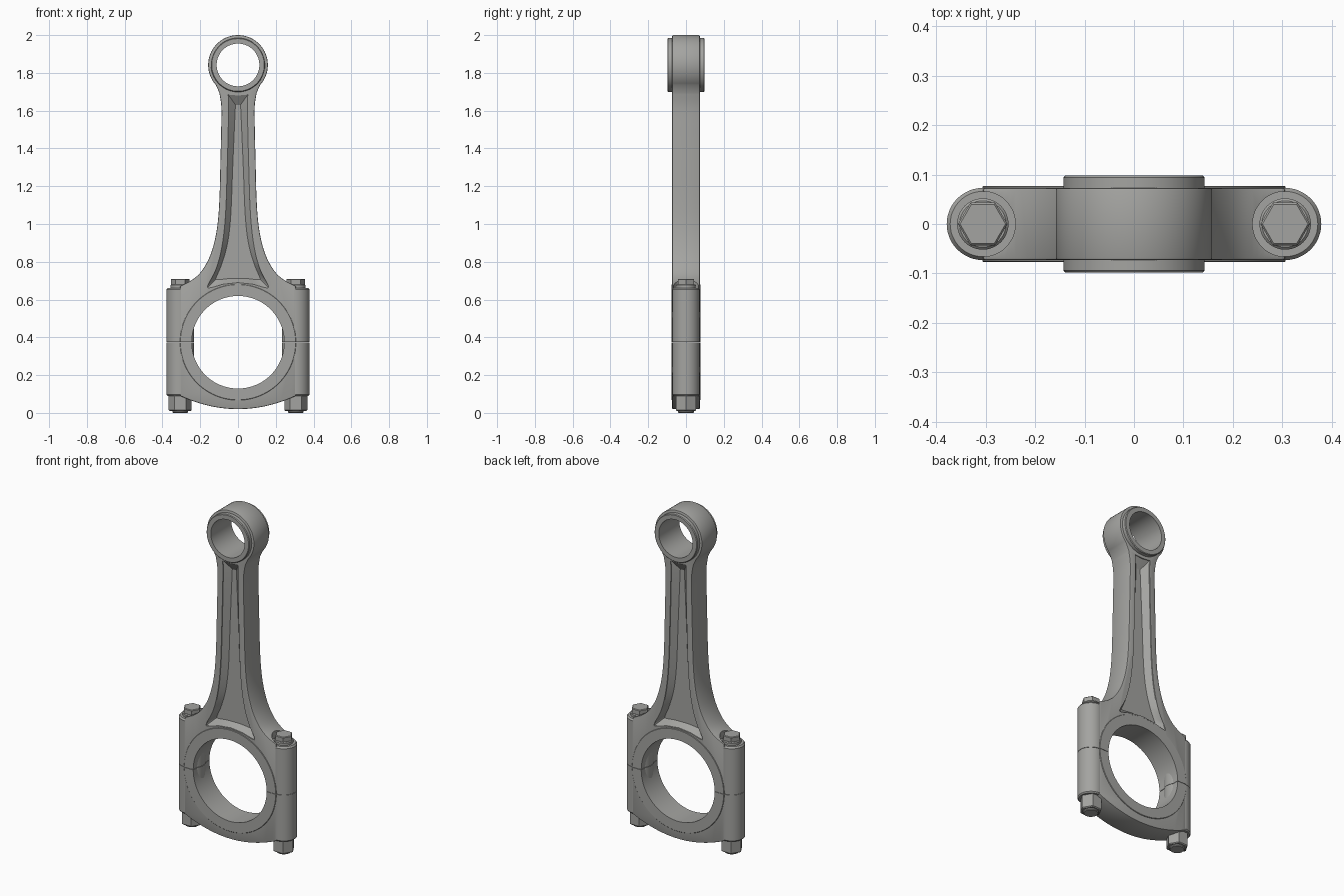
import bpy, bmesh, math

if "Cube" in bpy.data.objects:
    bpy.data.objects.remove(bpy.data.objects["Cube"])

steel = bpy.data.materials.new("steel grey")
steel.diffuse_color = (0.37, 0.37, 0.355, 1)
steel.use_nodes = True
steel.node_tree.nodes["Principled BSDF"].inputs["Base Color"].default_value = steel.diffuse_color

BIG_Z, SMALL_Z, BOLT_X, HALF = 0.374, 1.842, 0.306, 0.073


def loft(name, loops, ring=False):
    """Skin equal-length point loops; cap the ends, or close into a ring."""
    bm = bmesh.new()
    rows = [[bm.verts.new(p) for p in loop] for loop in loops]
    n = len(rows[0])
    pairs = list(zip(rows, rows[1:])) + ([(rows[-1], rows[0])] if ring else [])
    for a, b in pairs:
        for i in range(n):
            j = (i + 1) % n
            bm.faces.new((a[i], a[j], b[j], b[i]))
    if not ring:
        bm.faces.new(rows[0])
        bm.faces.new(rows[-1])
    bmesh.ops.recalc_face_normals(bm, faces=bm.faces)
    me = bpy.data.meshes.new(name)
    bm.to_mesh(me)
    bm.free()
    ob = bpy.data.objects.new(name, me)
    bpy.context.collection.objects.link(ob)
    me.materials.append(steel)
    return ob


def circle_y(r, y, z, n=96):
    return [(r * math.cos(2 * math.pi * i / n), y, z + r * math.sin(2 * math.pi * i / n)) for i in range(n)]


def circle_z(r, x, z, n=48):
    return [(x + r * math.cos(2 * math.pi * i / n), r * math.sin(2 * math.pi * i / n), z) for i in range(n)]


def post(name, x, steps, n=48):
    """Upright turned part from (radius, z) steps."""
    return loft(name, [circle_z(r, x, z, n) for r, z in steps])


def tube(name, r_in, r_out, h, z, c=0.004):
    return loft(name, [circle_y(r, y, z) for r, y in (
        (r_in, -h), (r_out - c, -h), (r_out, -h + c), (r_out, h - c), (r_out - c, h), (r_in, h))], ring=True)


def symmetric(half, y):
    """Mirror a right-hand outline that starts and ends on x = 0."""
    return [(x, y, z) for x, z in half] + [(-x, y, z) for x, z in half[-2:0:-1]]


def smooth_curve(pts, steps=5):
    """Catmull-Rom through the points."""
    p = [pts[0]] + pts + [pts[-1]]
    out = []
    for a, b, c, d in zip(p, p[1:], p[2:], p[3:]):
        for s in range(steps):
            t = s / steps
            out.append(tuple(0.5 * (2 * b[k] + (c[k] - a[k]) * t + (2 * a[k] - 5 * b[k] + 4 * c[k] - d[k]) * t * t
                                    + (3 * b[k] - a[k] - 3 * c[k] + d[k]) * t ** 3) for k in (0, 1)))
    return out + [pts[-1]]


def finish(ob, cutters=(), bevel=0.0):
    if bevel:
        m = ob.modifiers.new("edge", 'BEVEL')
        m.width, m.segments, m.limit_method, m.angle_limit = bevel, 2, 'ANGLE', math.radians(60)
    for c in cutters:
        m = ob.modifiers.new("cut", 'BOOLEAN')
        m.operation, m.solver, m.object = 'DIFFERENCE', 'EXACT', c
    if ob.modifiers:
        dg = bpy.context.evaluated_depsgraph_get()
        dg.update()
        me = bpy.data.meshes.new_from_object(ob.evaluated_get(dg))
        ob.modifiers.clear()
        ob.data = me
    bpy.ops.object.select_all(action='DESELECT')
    ob.select_set(True)
    bpy.context.view_layer.objects.active = ob
    bpy.ops.object.shade_smooth_by_angle(angle=math.radians(30))


# rod body outline: curved cap, shoulders, flared shank, round small end
bottom = [(BOLT_X * i / 12, 0.02 + 0.07 * (i / 12) ** 2) for i in range(13)]
shank = smooth_curve([(BOLT_X, 0.672), (0.25, 0.70), (0.2, 0.742), (0.155, 0.815), (0.125, 0.905),
                      (0.107, 1.01), (0.098, 1.14), (0.093, 1.33), (0.089, 1.5), (0.088, 1.62), (0.099, 1.695)])
eye = [(0.158 * math.cos(math.radians(a)), SMALL_Z + 0.158 * math.sin(math.radians(a))) for a in range(-42, 90, 4)]
outline = bottom + shank + eye + [(0, 2.0)]
body = loft("rod_body", [symmetric(outline, -HALF), symmetric(outline, HALF)])

# cutters: bores, bolt seats, parting line and the sloped web pockets
cutters = [loft("bore_cutter", [circle_y(r, -0.2, z), circle_y(r, 0.2, z)])
           for r, z in ((0.27, BIG_Z), (0.128, SMALL_Z))]
for s in (-1, 1):
    cutters.append(post("seat_cutter", s * BOLT_X, [(0.066, 0.662), (0.066, 0.9)]))
split = loft("split_cutter", [[(-0.5, -0.2, z), (0.5, -0.2, z), (0.5, 0.2, z), (-0.5, 0.2, z)]
                              for z in (BIG_Z - 0.001, BIG_Z + 0.001)])
rim = [(0, 0.69)] + smooth_curve([(0.08, 0.681), (0.15, 0.662), (0.16, 0.675), (0.117, 0.76), (0.085, 0.88),
                                  (0.066, 1.05), (0.057, 1.3), (0.05, 1.6), (0.052, 1.685)], 4) + [(0, 1.68)]
floor = [(0, 0.712)] + smooth_curve([(0.05, 0.711), (0.112, 0.705), (0.116, 0.715), (0.085, 0.79), (0.055, 0.9),
                                     (0.038, 1.05), (0.028, 1.3), (0.015, 1.6), (0.013, 1.63)], 4) + [(0, 1.63)]
for s in (-1, 1):
    cutters.append(loft("pocket_cutter", [symmetric(rim, s * 0.09), symmetric(rim, s * 0.068),
                                          symmetric(floor, s * 0.035)]))
finish(body, cutters + [split], 0.005)

# bearing shell and small-end bushing
shell = tube("bearing_shell", 0.245, 0.307, 0.077, BIG_Z, 0.002)
finish(shell, [split])
finish(tube("small_end_bushing", 0.113, 0.143, 0.098, SMALL_Z))

# bolt bosses with bolts and nuts on both sides
for s, side in ((-1, "left"), (1, "right")):
    x = s * BOLT_X
    boss = post(side + "_bolt_boss", x, [(0.067, 0.09), (HALF, 0.097), (HALF, 0.652), (0.066, 0.662)])
    finish(boss, [split])
    finish(post(side + "_bolt_washer", x, [(0.052, 0.655), (0.052, 0.676), (0.047, 0.681)]))
    finish(post(side + "_bolt_head", x, [(0.05, 0.675), (0.05, 0.706), (0.046, 0.71)], 6))
    finish(post(side + "_bolt_nut", x, [(0.055, 0.01), (0.061, 0.015), (0.061, 0.095)], 6))
    finish(post(side + "_bolt_end", x, [(0.038, 0.0), (0.042, 0.004), (0.042, 0.02)]))

for c in cutters + [split]:
    bpy.data.objects.remove(c, do_unlink=True)
